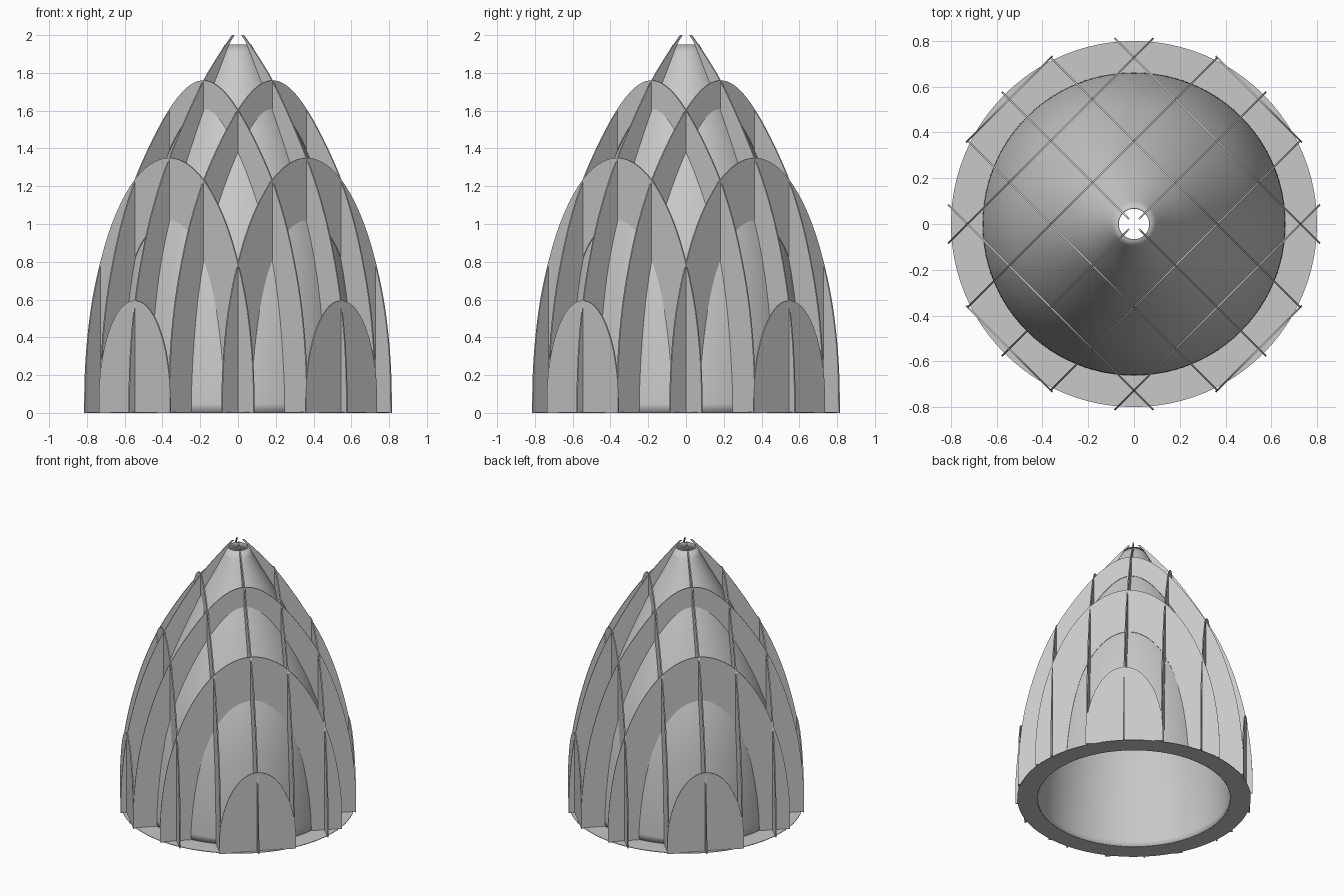
import bpy, bmesh, math

cube = bpy.data.objects.get("Cube")
if cube:
    bpy.data.objects.remove(cube, do_unlink=True)

grey = bpy.data.materials.new("plain_grey")
grey.use_nodes = True
colour = (0.58, 0.58, 0.58, 1)
grey.diffuse_color = colour
grey.node_tree.nodes["Principled BSDF"].inputs["Base Color"].default_value = colour

# Profiles as (height, radius): the fins' outer envelope and the inner shell
ENVELOPE = [(0, .816), (.2, .813), (.4, .798), (.6, .77), (.8, .726), (1.0, .668),
            (1.2, .59), (1.35, .514), (1.57, .385), (1.76, .257), (1.9, .138), (2.0, .042)]
SHELL = [(0, .663), (.3, .65), (.6, .617), (.82, .574), (1.02, .514), (1.3, .402),
         (1.61, .257), (1.8, .152), (1.95, .07), (2.0, .03)]
SPACING = .257
TOP = 2.0
SHELL_TOP = 1.95


def radius(profile, z):
    """Smooth interpolation through the profile points."""
    n = len(profile)

    def slope(i):
        a, b = profile[max(i - 1, 0)], profile[min(i + 1, n - 1)]
        return 0 if i == 0 else (b[1] - a[1]) / (b[0] - a[0])

    i = max(k for k in range(n - 1) if k == 0 or profile[k][0] <= z)
    (z0, r0), (z1, r1) = profile[i], profile[i + 1]
    h = z1 - z0
    t = (z - z0) / h
    s = t * t * (3 - 2 * t)
    return (r0 + (r1 - r0) * s + h * t * (1 - t) ** 2 * slope(i)
            + h * t * t * (t - 1) * slope(i + 1))


def height_at(profile, d):
    """Height at which the profile narrows to distance d."""
    if radius(profile, 0) <= d:
        return 0
    if radius(profile, TOP) >= d:
        return TOP
    low, high = 0, TOP
    for _ in range(40):
        mid = (low + high) / 2
        if radius(profile, mid) > d:
            low = mid
        else:
            high = mid
    return low


def half_width(profile, z, d):
    return math.sqrt(max(radius(profile, z) ** 2 - d * d, 0))


def finish(name, bm, thickness, offset):
    mesh = bpy.data.meshes.new(name)
    bm.to_mesh(mesh)
    bm.free()
    mesh.materials.append(grey)
    obj = bpy.data.objects.new(name, mesh)
    bpy.context.collection.objects.link(obj)
    if thickness:
        mod = obj.modifiers.new("thickness", "SOLIDIFY")
        mod.thickness = thickness
        mod.offset = offset
    return obj


def make_fin(name, d, angle):
    """Upright arch-shaped plate at distance d from the axis, trimmed by the shell."""
    arch, apex = height_at(SHELL, abs(d)), height_at(ENVELOPE, abs(d))
    steps = 32
    spans = [(a, b) for a, b in ((0, arch), (arch, apex)) if b - a > .001]
    bm = bmesh.new()
    for a, b in spans:
        levels = [a + (b - a) * math.sin(k / steps * math.pi / 2) for k in range(steps + 1)]
        for z0, z1 in zip(levels, levels[1:]):
            for side in (1, -1):
                corners = []
                for z, edges in ((z0, (SHELL, ENVELOPE)), (z1, (ENVELOPE, SHELL))):
                    for profile in edges:
                        corners.append(bm.verts.new((side * half_width(profile, z, abs(d)), d, z)))
                bm.faces.new(corners[::side])
    bmesh.ops.remove_doubles(bm, verts=bm.verts, dist=.0004)
    bmesh.ops.recalc_face_normals(bm, faces=bm.faces)
    obj = finish(name, bm, .008, 0)
    obj.rotation_euler.z = angle


# Two crossing sets of parallel fins
for label, angle in (("left", math.radians(45)), ("right", math.radians(-45))):
    for i in range(-3, 4):
        make_fin(f"{label}_diagonal_fin_{i + 4}", i * SPACING, angle)


def lathe(bm, points, segments=96):
    rings = [[bm.verts.new((r * math.cos(k * math.tau / segments),
                            r * math.sin(k * math.tau / segments), z))
              for k in range(segments)] for z, r in points]
    for low, high in zip(rings, rings[1:]):
        for k in range(segments):
            n = (k + 1) % segments
            bm.faces.new((low[k], low[n], high[n], high[k]))


# Hollow inner shell, open at the top and bottom
bm = bmesh.new()
levels = [SHELL_TOP * k / 40 for k in range(41)]
lathe(bm, [(z, radius(SHELL, z)) for z in levels])
shell = finish("inner_shell", bm, .004, -1)
for face in shell.data.polygons:
    face.use_smooth = True

# Flat ring under the fins
bm = bmesh.new()
inner, outer, thick = .661, .8, .004
lathe(bm, [(0, inner), (0, outer), (thick, outer), (thick, inner), (0, inner)])
bmesh.ops.remove_doubles(bm, verts=bm.verts, dist=.0001)
bmesh.ops.recalc_face_normals(bm, faces=bm.faces)
finish("base_ring", bm, 0, 0)
